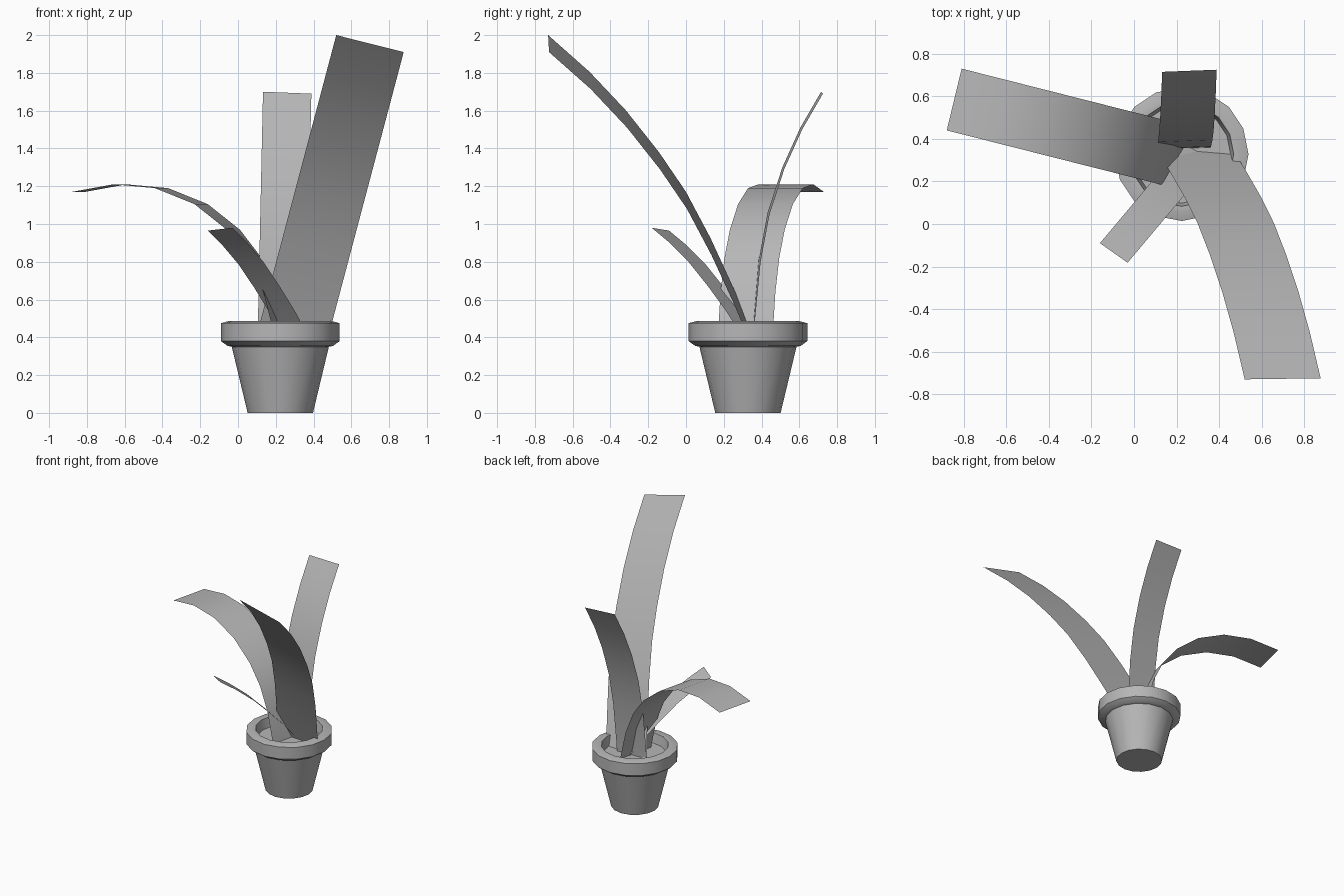
import bpy, math
from mathutils import Vector

if "Cube" in bpy.data.objects:
    bpy.data.objects.remove(bpy.data.objects["Cube"])

CX, CY, SIDES = 0.224, 0.328, 16

grey = bpy.data.materials.new("mid_grey")
grey.diffuse_color = (0.47, 0.47, 0.47, 1)
grey.use_nodes = True
grey.node_tree.nodes["Principled BSDF"].inputs["Base Color"].default_value = grey.diffuse_color


def make_object(name, verts, faces):
    mesh = bpy.data.meshes.new(name)
    mesh.from_pydata(verts, [], faces)
    mesh.update()
    mesh.materials.append(grey)
    obj = bpy.data.objects.new(name, mesh)
    bpy.context.collection.objects.link(obj)
    bpy.ops.object.select_all(action='DESELECT')
    obj.select_set(True)
    bpy.context.view_layer.objects.active = obj
    bpy.ops.object.shade_smooth_by_angle(angle=math.radians(30))
    return obj


def lathe(name, profile, cap_bottom=False, cap_top=False):
    """Revolve (radius, z) points around the pot axis."""
    verts, faces, n = [], [], SIDES
    for r, z in profile:
        for i in range(n):
            a = 2 * math.pi * i / n
            verts.append((CX + r * math.cos(a), CY + r * math.sin(a), z))
    for k in range(len(profile) - 1):
        for i in range(n):
            j = (i + 1) % n
            faces.append((k * n + i, k * n + j, (k + 1) * n + j, (k + 1) * n + i))
    if cap_bottom:
        faces.append(tuple(reversed(range(n))))
    if cap_top:
        faces.append(tuple(range((len(profile) - 1) * n, len(profile) * n)))
    return make_object(name, verts, faces)


def leaf(name, edge, across):
    """Bent strip: one edge path swept by a constant width vector."""
    verts, faces = [], []
    for p in edge:
        verts += [Vector(p), Vector(p) + Vector(across)]
    for i in range(len(edge) - 1):
        a = 2 * i
        faces.append((a, a + 2, a + 3, a + 1))
    return make_object(name, verts, faces)


# Pot with a thick rim, and the soil inside
lathe("pot", [(0.173, 0), (0.257, 0.35), (0.28, 0.355), (0.314, 0.38), (0.314, 0.475),
              (0.27, 0.487), (0.245, 0.485), (0.23, 0.41)], cap_bottom=True)
lathe("soil", [(0.23, 0.41)], cap_top=True)

# Tall front leaf, tilted sideways (y, z path; x follows the tilt)
path = [(0.362, 0.40), (0.325, 0.49), (0.243, 0.68), (0.13, 0.925), (0.0, 1.17),
        (-0.143, 1.38), (-0.317, 1.60), (-0.51, 1.805), (-0.73, 2.0)]
leaf("tall_leaf", [(0.12 + (z - 0.49) * 0.265, y, z) for y, z in path],
     (0.357, 0.005, -0.09))

# Upright back leaf
path = [(0.355, 0.40), (0.36, 0.49), (0.39, 0.80), (0.437, 1.05), (0.515, 1.29),
        (0.61, 1.50), (0.72, 1.69)]
leaf("back_leaf", [(0.362 + (z - 0.49) * 0.022, y + 0.005, z) for y, z in path],
     (-0.256, -0.01, 0.01))

# Drooping left leaf (x, z path)
path = [(0.265, 0.40), (0.205, 0.64), (0.125, 0.82), (0.01, 0.97), (-0.16, 1.105),
        (-0.37, 1.19), (-0.59, 1.21), (-0.81, 1.17)]
leaf("left_leaf", [(x, 0.73 - (x + 0.81) * 0.253, z) for x, z in path],
     (-0.07, -0.29, 0))

# Short front-left leaf (y, z path)
path = [(0.385, 0.40), (0.30, 0.53), (0.205, 0.66), (0.105, 0.785), (0.0, 0.89),
        (-0.09, 0.965)]
leaf("short_leaf", [(-0.16 + (y + 0.09) * 0.84, y, z) for y, z in path],
     (0.13, -0.092, 0.015))
